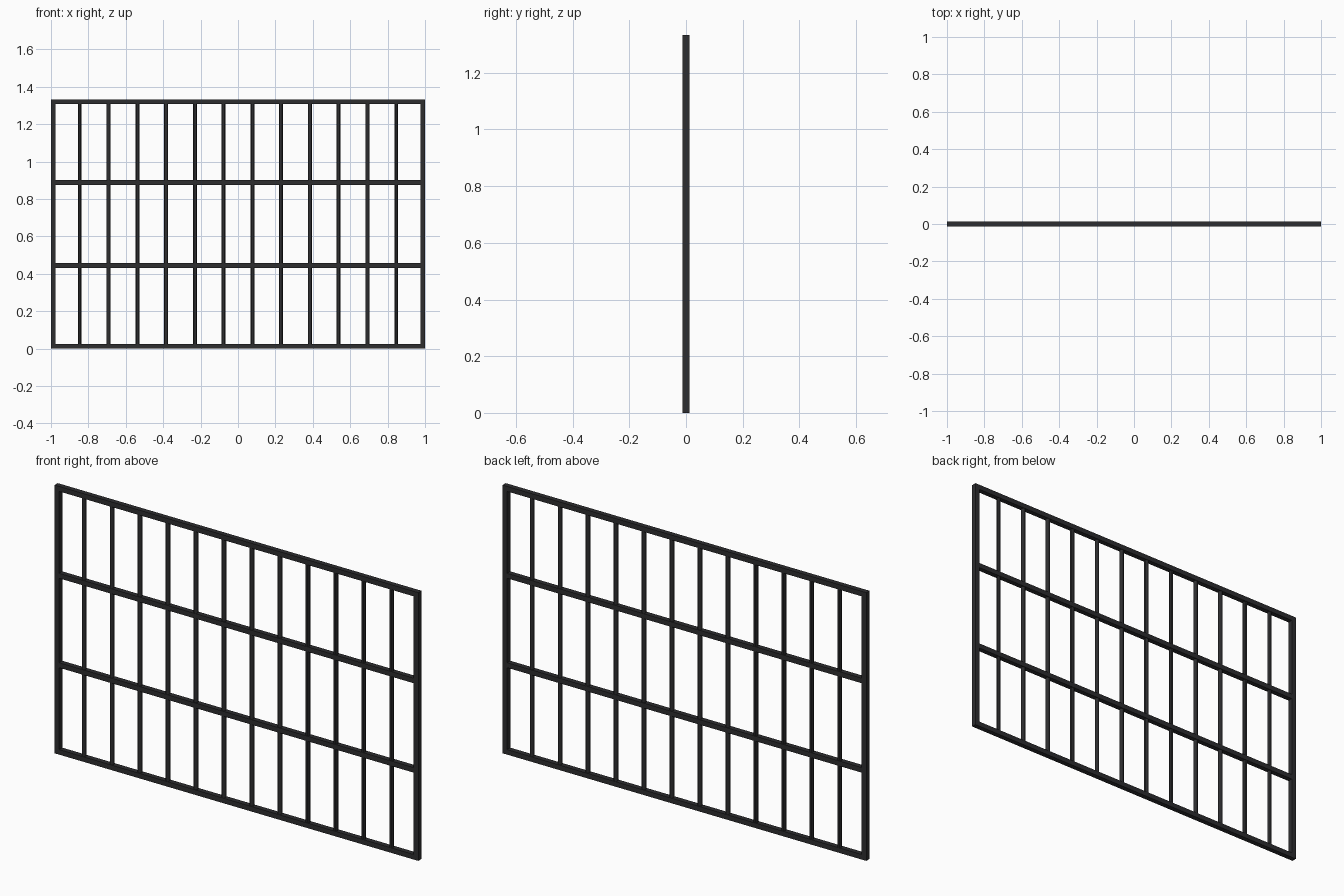
import bpy

cube = bpy.data.objects.get("Cube")
if cube:
    bpy.data.objects.remove(cube)

WIDTH, HEIGHT, BAR = 2.0, 1.333, 0.025
GAPS = 13
ROD_RADIUS = 0.0105

metal = bpy.data.materials.new("dark_metal")
metal.use_nodes = True
color = (0.026, 0.026, 0.028, 1)
metal.diffuse_color = color
metal.node_tree.nodes["Principled BSDF"].inputs["Base Color"].default_value = color


def box(name, center, size):
    bpy.ops.mesh.primitive_cube_add(size=1, location=center)
    ob = bpy.context.object
    ob.name = name
    ob.scale = size
    bpy.ops.object.transform_apply(location=False, rotation=False, scale=True)
    ob.data.materials.append(metal)


# Outer frame: two full-height posts with rails fitted between them
inner = WIDTH - 2 * BAR
for side, name in ((-1, "right_post"), (1, "left_post")):
    box(name, (side * (WIDTH - BAR) / 2, 0, HEIGHT / 2), (BAR, BAR, HEIGHT))
box("bottom_rail", (0, 0, BAR / 2), (inner, BAR, BAR))
box("top_rail", (0, 0, HEIGHT - BAR / 2), (inner, BAR, BAR))

# Cross rails at each third of the height
for i, name in ((1, "lower_cross_rail"), (2, "upper_cross_rail")):
    box(name, (0, 0, HEIGHT * i / 3), (inner, BAR, BAR))

# Evenly spaced round vertical rods
for i in range(1, GAPS):
    x = -WIDTH / 2 + WIDTH * i / GAPS
    bpy.ops.mesh.primitive_cylinder_add(
        vertices=12, radius=ROD_RADIUS, depth=HEIGHT - BAR,
        location=(x, 0, HEIGHT / 2))
    rod = bpy.context.object
    rod.name = f"vertical_rod_{i}"
    rod.data.materials.append(metal)
    bpy.ops.object.shade_smooth_by_angle()
